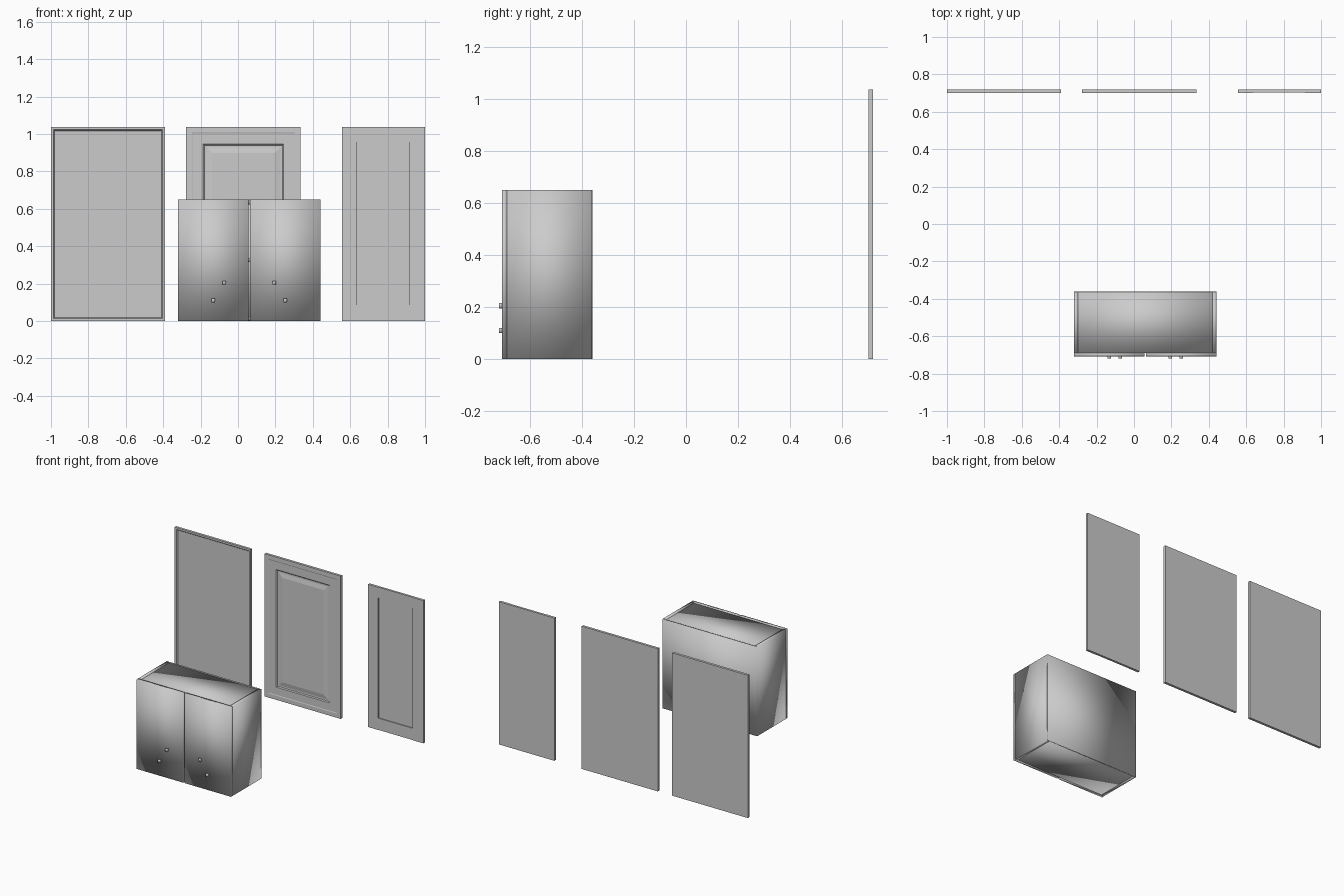
import bpy, bmesh
from mathutils import Vector

cube = bpy.data.objects.get("Cube")
if cube:
    bpy.data.objects.remove(cube, do_unlink=True)

grey = bpy.data.materials.new("plain grey")
grey.use_nodes = True
grey.diffuse_color = (0.6, 0.6, 0.6, 1)
grey.node_tree.nodes["Principled BSDF"].inputs["Base Color"].default_value = (0.6, 0.6, 0.6, 1)


def board(name, x, y, z, smooth=False, steps=()):
    """Box from ranges; steps are (width, depth) insets on its front face."""
    bm = bmesh.new()
    bmesh.ops.create_cube(bm, size=1)
    lo, hi = Vector((x[0], y[0], z[0])), Vector((x[1], y[1], z[1]))
    for v in bm.verts:
        v.co = Vector([(l + h) / 2 + c * (h - l) for c, l, h in zip(v.co, lo, hi)])
    bm.normal_update()
    front = min(bm.faces, key=lambda f: f.normal.y)
    for width, depth in steps:
        bmesh.ops.inset_region(bm, faces=[front], thickness=width, depth=depth,
                               use_even_offset=True)
        bm.normal_update()
    for f in bm.faces:
        f.smooth = smooth
    mesh = bpy.data.meshes.new(name)
    bm.to_mesh(mesh)
    bm.free()
    mesh.materials.append(grey)
    obj = bpy.data.objects.new(name, mesh)
    bpy.context.collection.objects.link(obj)
    return obj


# Cabinet carcass of softly shaded boards
left, right, top = -0.32, 0.44, 0.65
front, back, t = -0.689, -0.36, 0.02
depth = (front, back - 0.004)
inner = (left + t, right - t)
board("right_side", (left, left + t), depth, (0, top), True)
board("left_side", (right - t, right), depth, (0, top), True)
board("cabinet_top", inner, depth, (top - 0.026, top - 0.006), True)
board("cabinet_bottom", inner, depth, (0.003, 0.023), True)
board("shelf", inner, (front + 0.01, back - 0.01), (0.315, 0.335), True)
board("cabinet_back", (left, right), (back - 0.004, back), (0, top), True)

# Double doors and square knobs, mirrored about the cabinet centre
centre = (left + right) / 2
for side, s in (("right", -1), ("left", 1)):
    xs = sorted((centre + s * 0.005, centre + s * 0.38))
    board(side + "_door", xs, (-0.708, front), (0, top), True)
    for level, off, z in (("upper", 0.134, 0.205), ("lower", 0.192, 0.11)):
        kx = centre + s * off
        board(f"{side}_{level}_knob", (kx - 0.01, kx + 0.01), (-0.719, -0.708),
              (z - 0.01, z + 0.01), True)

# Sample door fronts standing behind the cabinet
thick, height = (0.701, 0.719), (0, 1.037)
board("framed_sample", (-1, -0.39), thick, height,
      steps=((0.014, 0), (0.006, -0.008)))
board("raised_sample", (-0.277, 0.335), thick, height,
      steps=((0.03, 0), (0.005, -0.002), (0.02, 0), (0.036, 0),
             (0.006, -0.006), (0.012, 0), (0.03, 0.006)))

# Frame and panel sample: stiles, rails and sunken panel
board("sample_right_stile", (0.555, 0.635), thick, height)
board("sample_left_stile", (0.913, 1), thick, height)
rail = (thick[0] + 0.002, thick[1])
board("sample_top_rail", (0.635, 0.913), rail, (0.958, height[1]))
board("sample_bottom_rail", (0.635, 0.913), rail, (0, 0.085))
board("sample_panel", (0.635, 0.913), (thick[0] + 0.009, thick[1]), (0.085, 0.958))
